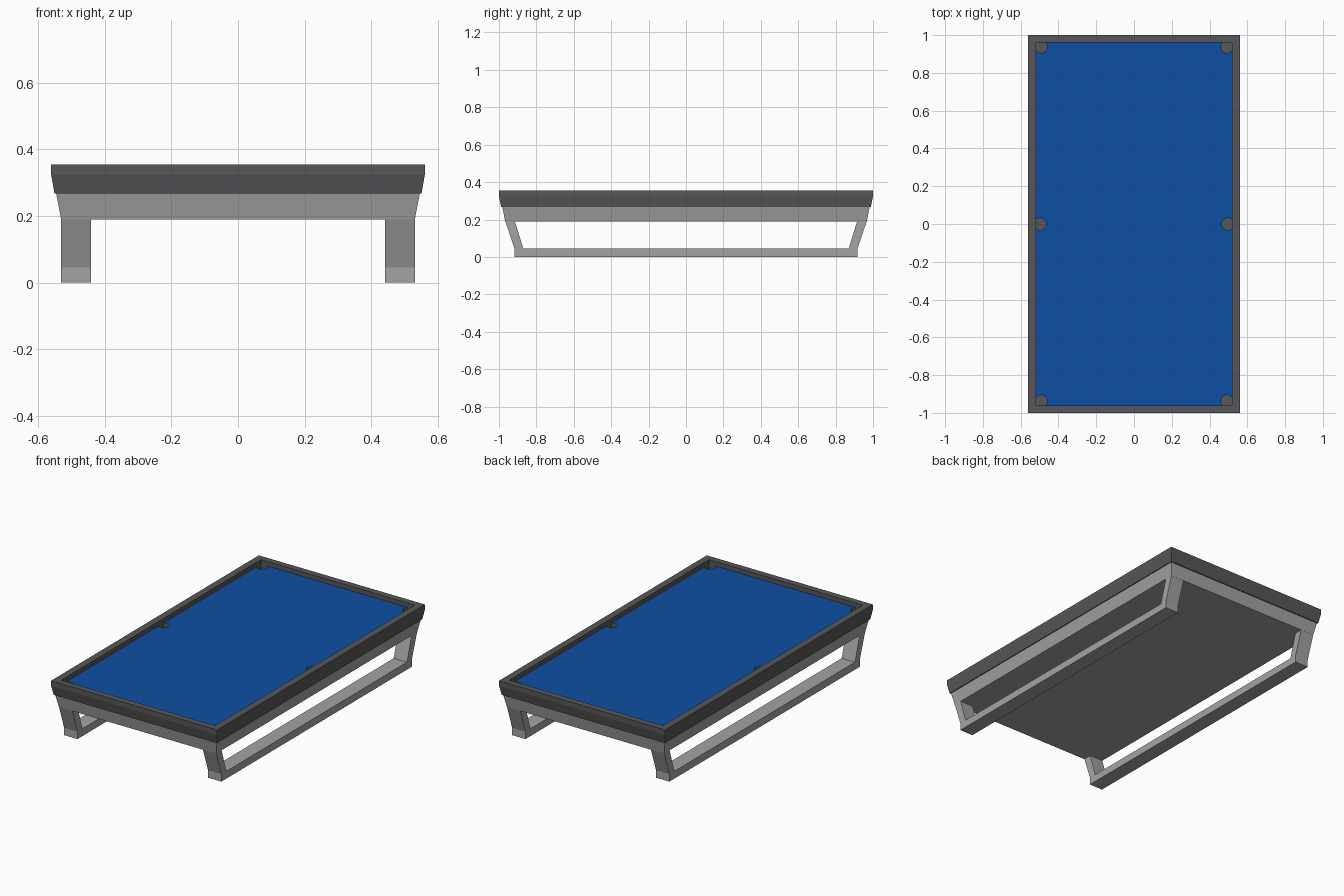
import bpy, bmesh, math

if "Cube" in bpy.data.objects:
    bpy.data.objects.remove(bpy.data.objects["Cube"])


def material(name, rgb):
    m = bpy.data.materials.new(name)
    m.diffuse_color = (*rgb, 1)
    m.use_nodes = True
    m.node_tree.nodes["Principled BSDF"].inputs["Base Color"].default_value = m.diffuse_color
    return m


DARK = material("dark grey", (0.095, 0.095, 0.10))
LIGHT = material("light grey", (0.37, 0.37, 0.37))
BLUE = material("blue cloth", (0.004, 0.077, 0.37))


def finish(bm, name, *mats):
    bmesh.ops.recalc_face_normals(bm, faces=bm.faces)
    me = bpy.data.meshes.new(name)
    bm.to_mesh(me)
    bm.free()
    for m in mats:
        me.materials.append(m)
    ob = bpy.data.objects.new(name, me)
    bpy.context.collection.objects.link(ob)
    return ob


def rings(bm, sections, closed=False):
    """Skin rectangular loops given as (half x, half y, z)."""
    loops = [[bm.verts.new((sx * x, sy * y, z))
              for sx, sy in ((-1, -1), (1, -1), (1, 1), (-1, 1))]
             for x, y, z in sections]
    pairs = list(zip(loops, loops[1:]))
    if closed:
        pairs.append((loops[-1], loops[0]))
    else:
        bm.faces.new(loops[0])
        bm.faces.new(loops[-1])
    for a, b in pairs:
        for i in range(4):
            j = (i + 1) % 4
            bm.faces.new((a[i], a[j], b[j], b[i]))


def prism(bm, points, offset):
    """Extrude a flat polygon along offset."""
    face = bm.faces.new([bm.verts.new(p) for p in points])
    geom = bmesh.ops.extrude_face_region(bm, geom=[face], use_keep_orig=True)
    verts = [g for g in geom["geom"] if isinstance(g, bmesh.types.BMVert)]
    bmesh.ops.translate(bm, verts=verts, vec=offset)


# Dark rail frame around the table
IX, IY, BED, FLOOR = 0.518, 0.961, 0.328, 0.27
bm = bmesh.new()
rings(bm, [(0.56, 1.0, 0.355), (0.56, 1.0, 0.325), (0.55, 0.988, 0.267),
           (IX, IY, 0.267), (IX, IY, 0.355)], closed=True)
finish(bm, "rail_frame", DARK)

# Tapered light cabinet
bm = bmesh.new()
rings(bm, [(0.53, 0.967, 0.19), (0.545, 0.982, 0.268)])
finish(bm, "cabinet", LIGHT)

# Dark plate seen at the bottom of the pockets
bm = bmesh.new()
rings(bm, [(IX, IY, FLOOR - 0.006), (IX, IY, FLOOR)])
finish(bm, "pocket_floor", DARK)

# Cloth bed: rectangle outline with round bites for six pockets
R = 0.032


def bite(cx, cy, a0, a1, n=14):
    return [(cx + R * math.cos(math.radians(a0 + (a1 - a0) * i / n)),
             cy + R * math.sin(math.radians(a0 + (a1 - a0) * i / n)))
            for i in range(n + 1)]


CX, CY, MX = 0.492, 0.937, 0.497
ax = math.degrees(math.acos((IX - CX) / R))
ay = math.degrees(math.asin((IY - CY) / R))
am = math.degrees(math.acos((IX - MX) / R))
corner = bite(CX, CY, -ax, -180 - ay)
middle = bite(MX, 0, -am, -360 + am)
right = [(x, -y) for x, y in reversed(corner)] + middle + corner
outline = right + [(-x, -y) for x, y in right]
bm = bmesh.new()
prism(bm, [(x, y, FLOOR) for x, y in outline], (0, 0, BED - FLOOR))
bm.normal_update()
for f in bm.faces:
    f.material_index = 0 if abs(f.normal.z) > 0.5 else 1
bmesh.ops.triangulate(bm, faces=[f for f in bm.faces if len(f.verts) > 4])
finish(bm, "cloth_bed", BLUE, DARK)

# Side leg frames: sloping posts joined by a floor bar
half = [(0.967, 0.192), (0.917, 0.045), (0.917, 0.0)]
inner = [(0.87, 0.045), (0.915, 0.192)]
profile = (half + [(-y, z) for y, z in reversed(half)]
           + [(-y, z) for y, z in reversed(inner)] + inner)
for side, x in (("left", -0.53), ("right", 0.44)):
    bm = bmesh.new()
    prism(bm, [(x, y, z) for y, z in profile], (0.09, 0, 0))
    bmesh.ops.triangulate(bm, faces=[f for f in bm.faces if len(f.verts) > 4])
    finish(bm, side + "_leg_frame", LIGHT)
